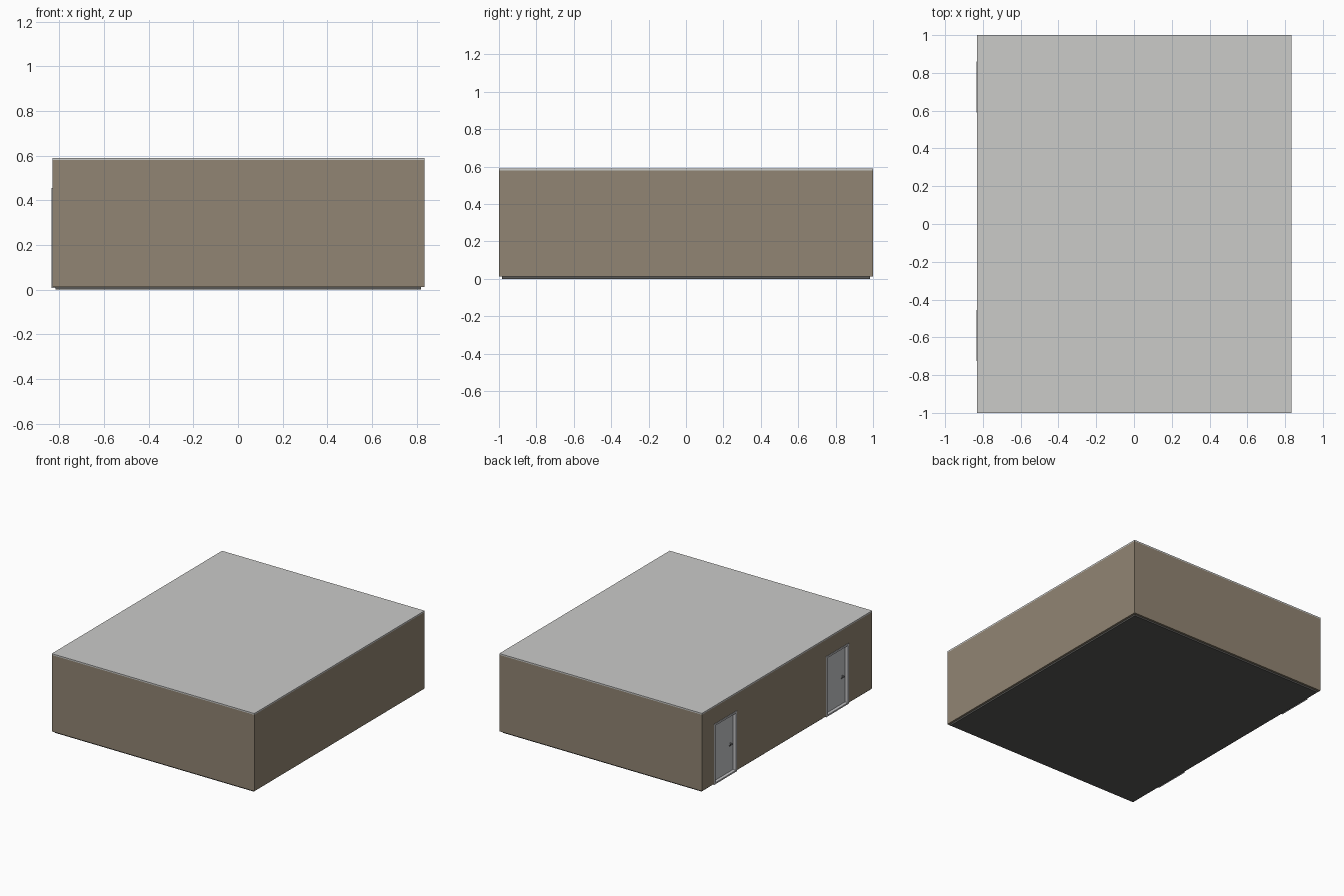
import bpy
import math
from mathutils import Matrix

if "Cube" in bpy.data.objects:
    bpy.data.objects.remove(bpy.data.objects["Cube"])


def material(name, r, g, b):
    def lin(c):
        c /= 255
        return c / 12.92 if c <= 0.04045 else ((c + 0.055) / 1.055) ** 2.4
    m = bpy.data.materials.new(name)
    m.diffuse_color = (lin(r), lin(g), lin(b), 1)
    m.use_nodes = True
    m.node_tree.nodes["Principled BSDF"].inputs["Base Color"].default_value = m.diffuse_color
    return m


WALL = material("tan wall", 145, 133, 115)
ROOF = material("light grey roof", 203, 203, 201)
FLOOR = material("dark floor", 88, 87, 85)
FRAME = material("frame grey", 192, 192, 194)
DOOR = material("door grey", 198, 199, 202)
METAL = material("handle metal", 130, 130, 132)


def box(name, lo, hi, mat):
    """Axis-aligned box between two corners."""
    bpy.ops.mesh.primitive_cube_add(size=1)
    ob = bpy.context.object
    ob.name = name
    mid = [(a + b) / 2 for a, b in zip(lo, hi)]
    size = [b - a for a, b in zip(lo, hi)]
    ob.data.transform(Matrix.Translation(mid) @ Matrix.Diagonal((*size, 1)))
    ob.data.materials.append(mat)
    return ob


def rod(name, centre, radius, length, mat, axis):
    """Smooth cylinder along x or y."""
    rot = (0, math.pi / 2, 0) if axis == "x" else (math.pi / 2, 0, 0)
    bpy.ops.mesh.primitive_cylinder_add(vertices=16, radius=radius, depth=length,
                                        location=centre, rotation=rot)
    ob = bpy.context.object
    ob.name = name
    ob.data.materials.append(mat)
    bpy.ops.object.shade_smooth_by_angle(angle=math.radians(40))


X0, X1, Y = -0.831, 0.834, 1.0      # outer wall faces
Z0, Z1, ZR = 0.012, 0.58, 0.59      # wall bottom, wall top, roof top
T = 0.035                           # wall thickness
DOORS = (0.725, -0.59)              # door centres along the left wall
HALF, TOP, JAMB = 0.135, 0.455, 0.014
FX = X0 - 0.003                     # frame stands slightly proud

# Floor slab, inset a little under the walls
box("floor_slab", (-0.817, -0.985, 0), (0.819, 0.985, 0.013), FLOOR)

# Walls
box("front_wall", (X0, -Y, Z0), (X1, -Y + T, Z1), WALL)
box("back_wall", (X0, Y - T, Z0), (X1, Y, Z1), WALL)
box("right_wall", (X1 - T, -Y + T, Z0), (X1, Y - T, Z1), WALL)

# Left wall with two door openings
left = box("left_wall", (X0, -Y + T, Z0), (X0 + T, Y - T, Z1), WALL)
for i, c in enumerate(DOORS):
    cut = box(f"door_cutter_{i + 1}", (X0 - 0.1, c - HALF + 0.004, -0.1),
              (X0 + 0.1, c + HALF - 0.004, TOP - 0.004), WALL)
    cut.hide_render = True
    cut.hide_set(True)
    mod = left.modifiers.new("door_opening", "BOOLEAN")
    mod.operation = "DIFFERENCE"
    mod.solver = "EXACT"
    mod.object = cut

# Roof slab
box("roof", (X0, -Y, Z1), (X1, Y, ZR), ROOF)

# Doors: frame, threshold, recessed leaf and lever handle
for i, c in enumerate(DOORS):
    n = i + 1
    a, b = c - HALF, c + HALF
    xb = X0 + T
    box(f"door_{n}_right_jamb", (FX, a, 0.006), (xb, a + JAMB, TOP), FRAME)
    box(f"door_{n}_left_jamb", (FX, b - JAMB, 0.006), (xb, b, TOP), FRAME)
    box(f"door_{n}_head", (FX, a + JAMB, TOP - JAMB), (xb, b - JAMB, TOP), FRAME)
    box(f"door_{n}_threshold", (FX, a + JAMB, 0.006), (xb, b - JAMB, 0.017), FRAME)
    leaf = X0 + 0.021
    box(f"door_{n}_leaf", (leaf, a + JAMB, 0.017),
        (xb, b - JAMB, TOP - JAMB), DOOR)
    ky, kz = a + JAMB + 0.03, 0.22
    rod(f"door_{n}_rose", (leaf - 0.002, ky, kz), 0.009, 0.004, METAL, "x")
    rod(f"door_{n}_spindle", (leaf - 0.008, ky, kz), 0.004, 0.014, METAL, "x")
    rod(f"door_{n}_lever", (leaf - 0.015, ky + 0.014, kz), 0.004, 0.036, METAL, "y")
